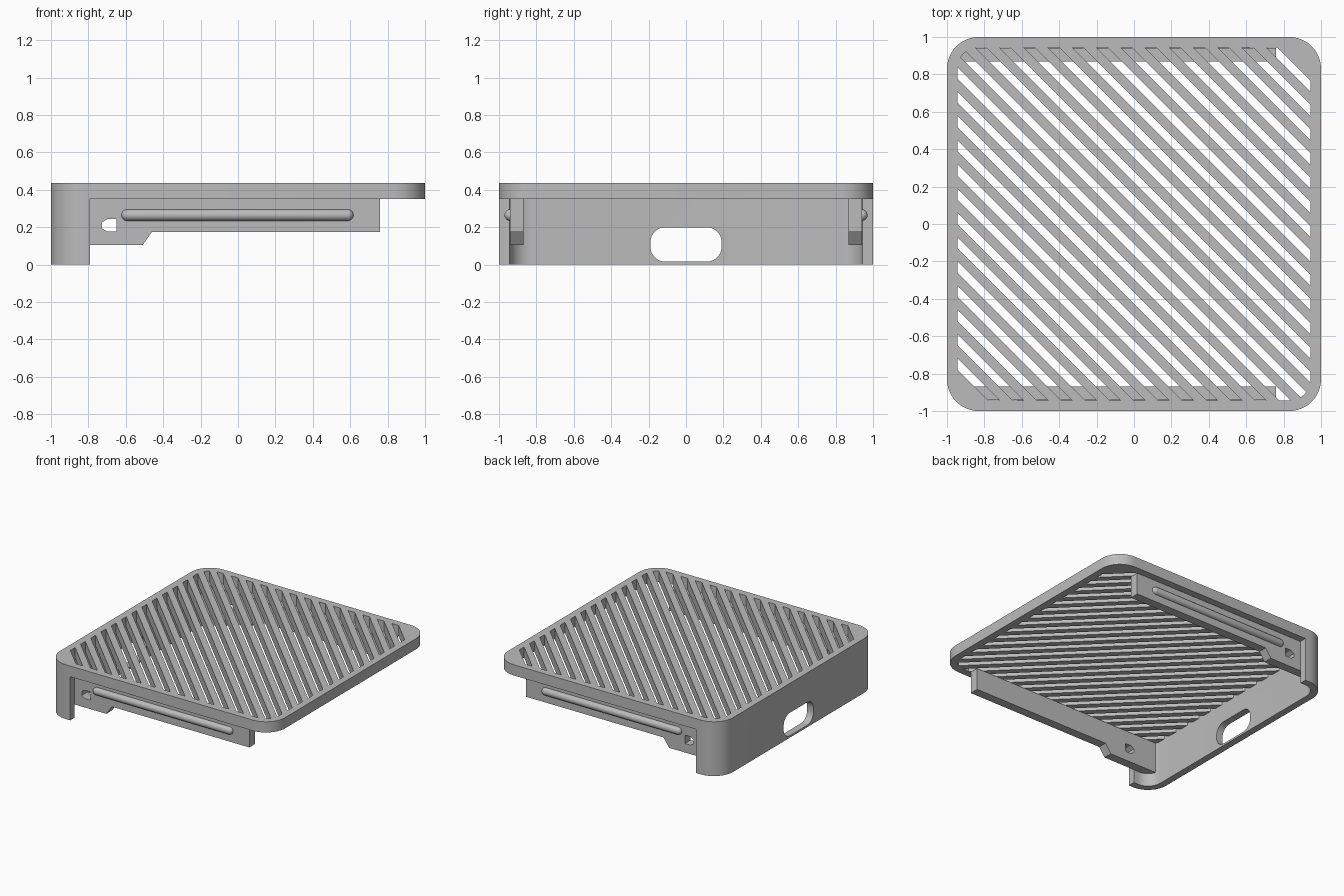
import bpy, bmesh, math

cube = bpy.data.objects.get("Cube")
if cube:
    bpy.data.objects.remove(cube, do_unlink=True)

grey = bpy.data.materials.new("light_grey")
grey.use_nodes = True
grey.diffuse_color = (0.5, 0.5, 0.5, 1)
grey.node_tree.nodes["Principled BSDF"].inputs["Base Color"].default_value = (0.5, 0.5, 0.5, 1)

# Heights and rim sizes
DECK, TOP, RIM, CORNER = 0.35, 0.436, 0.944, 0.17
AXES = {"x": lambda a, b, t: (t, a, b),
        "y": lambda a, b, t: (a, t, b),
        "z": lambda a, b, t: (a, b, t)}


def finish(name, bm):
    bmesh.ops.recalc_face_normals(bm, faces=bm.faces)
    mesh = bpy.data.meshes.new(name)
    bm.to_mesh(mesh)
    bm.free()
    mesh.materials.append(grey)
    obj = bpy.data.objects.new(name, mesh)
    bpy.context.collection.objects.link(obj)
    return obj


def prism(name, outlines, axis, lo, hi):
    """Extrude flat outlines along an axis."""
    bm = bmesh.new()
    for outline in outlines:
        ends = [[bm.verts.new(AXES[axis](a, b, t)) for a, b in outline] for t in (lo, hi)]
        for ring in ends:
            bm.faces.new(ring)
        for i in range(len(outline)):
            j = (i + 1) % len(outline)
            bm.faces.new((ends[0][i], ends[0][j], ends[1][j], ends[1][i]))
    return finish(name, bm)


def arc(cx, cy, r, start, steps=12):
    return [(cx + r * math.cos(start + i / steps * math.pi / 2),
             cy + r * math.sin(start + i / steps * math.pi / 2)) for i in range(steps + 1)]


def rounded_rect(x0, x1, y0, y1, r):
    centres = [(x1 - r, y1 - r), (x0 + r, y1 - r), (x0 + r, y0 + r), (x1 - r, y0 + r)]
    return [p for i, (cx, cy) in enumerate(centres) for p in arc(cx, cy, r, i * math.pi / 2)]


def clip(outline, limit, sign):
    """Keep the part of a convex outline where sign * (x + y - limit) <= 0."""
    kept = []
    for p, q in zip(outline, outline[1:] + outline[:1]):
        dp, dq = (sign * (v[0] + v[1] - limit) for v in (p, q))
        if dp <= 0:
            kept.append(p)
        if dp * dq < 0:
            f = dp / (dp - dq)
            kept.append((p[0] + f * (q[0] - p[0]), p[1] + f * (q[1] - p[1])))
    return kept


def cut(obj, cutter):
    mod = obj.modifiers.new("cut", "BOOLEAN")
    mod.operation, mod.solver, mod.object = "DIFFERENCE", "EXACT", cutter
    cutter.hide_render = True
    graph = bpy.context.evaluated_depsgraph_get()
    mesh = bpy.data.meshes.new_from_object(obj.evaluated_get(graph))
    obj.modifiers.clear()
    obj.data = mesh
    bpy.data.objects.remove(cutter, do_unlink=True)


# Top plate with diagonal vent slots
plate = prism("slatted_top", [rounded_rect(-1, 1, -1, 1, CORNER)], "z", DECK, TOP)
opening = rounded_rect(-RIM, RIM, -RIM, RIM, CORNER - 1 + RIM)
slots = []
for k in range(27):
    upper = 1.71 - k * 0.1297
    slots.append(clip(clip(opening, upper, 1), upper - 0.06, -1))
cut(plate, prism("slot_cutter", slots, "z", DECK - 0.1, TOP + 0.1))

# End wall wrapping round two corners, with a handle opening
c, r = 1 - CORNER, CORNER - 1 + RIM
outer = arc(-c, c, CORNER, math.pi / 2) + arc(-c, -c, CORNER, math.pi)
inner = arc(-c, c, r, math.pi / 2) + arc(-c, -c, r, math.pi)
wrap = -0.79
wall_outline = ([(wrap, 1)] + outer + [(wrap, -1), (wrap, -RIM)]
                + inner[::-1] + [(wrap, RIM)])
wall = prism("end_wall", [wall_outline], "z", 0, DECK)
cut(wall, prism("handle_cutter", [rounded_rect(-0.19, 0.19, 0.016, 0.2, 0.08)], "x", -1.2, -0.8))

# Side rails with a notch hole and a rounded ridge
rail_outline = [(-0.95, DECK), (-0.95, 0.105), (-0.51, 0.105), (-0.46, 0.175),
                (0.76, 0.175), (0.76, DECK)]
hole_outline = [(-0.65, 0.177), (-0.65, 0.244), (-0.7, 0.244), (-0.728, 0.225),
                (-0.728, 0.195), (-0.7, 0.177)]
parts = [plate, wall]
for side, s in (("left", 1), ("right", -1)):
    # front of the model faces -y
    label = "back" if s > 0 else "front"
    rail = prism(label + "_rail", [rail_outline], "y", s * 0.87, s * 0.942)
    cut(rail, prism("hole_cutter", [hole_outline], "y", s * 0.8, s * 0.99))

    bm = bmesh.new()
    bmesh.ops.create_uvsphere(bm, u_segments=24, v_segments=15, radius=0.031)
    for v in bm.verts:
        x = v.co.z + math.copysign(0.589, v.co.z)
        v.co = (x - 0.003, v.co.y + s * 0.94, v.co.x + 0.265)
    parts += [rail, finish(label + "_ridge", bm)]

# Smooth rounded corners, keep hard edges
for obj in bpy.context.selected_objects:
    obj.select_set(False)
for obj in parts:
    obj.select_set(True)
bpy.context.view_layer.objects.active = plate
bpy.ops.object.shade_smooth_by_angle(angle=math.radians(30))
